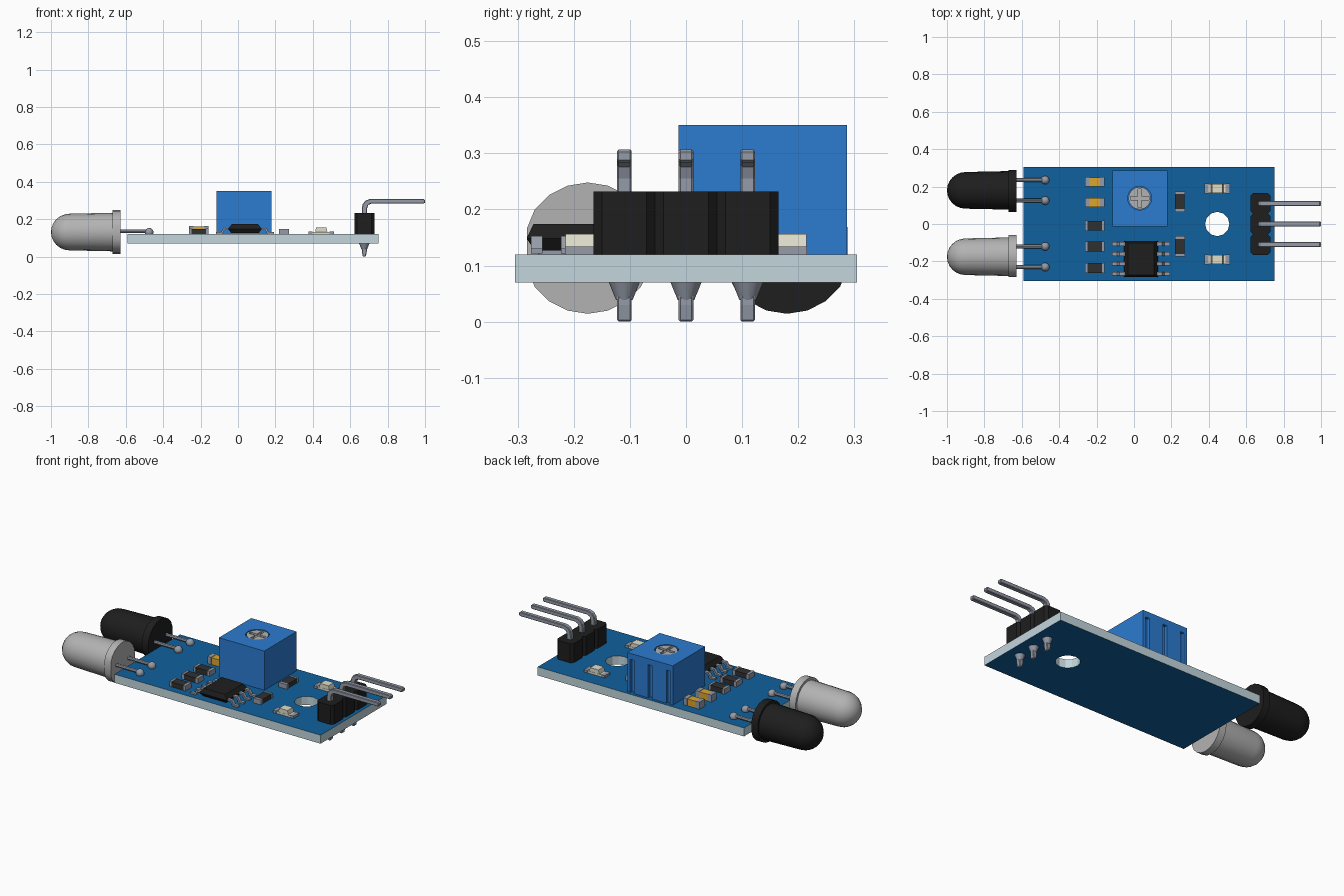
import bpy, bmesh, math
from mathutils import Matrix, Vector

if "Cube" in bpy.data.objects:
    bpy.data.objects.remove(bpy.data.objects["Cube"])

def mat(name, rgb):
    m = bpy.data.materials.new(name)
    m.diffuse_color = (*rgb, 1)
    m.use_nodes = True
    m.node_tree.nodes["Principled BSDF"].inputs["Base Color"].default_value = m.diffuse_color
    return m

BLUE = mat("board_blue", (0.005, 0.12, 0.34))
EDGE = mat("board_edge", (0.54, 0.67, 0.72))
POT = mat("trimmer_blue", (0.025, 0.2, 0.64))
BLACK = mat("black_plastic", (0.013, 0.013, 0.013))
DARK = mat("dark_resistor", (0.03, 0.03, 0.03))
CLEAR = mat("clear_lens", (0.45, 0.45, 0.45))
METAL = mat("metal", (0.3, 0.33, 0.39))
GOLD = mat("gold_ceramic", (0.72, 0.38, 0.03))
CREAM = mat("cream_lens", (0.75, 0.73, 0.6))
TOP = 0.12

def finish(name, bm, material, smooth=False):
    bmesh.ops.recalc_face_normals(bm, faces=bm.faces)
    me = bpy.data.meshes.new(name)
    bm.to_mesh(me)
    bm.free()
    ob = bpy.data.objects.new(name, me)
    bpy.context.collection.objects.link(ob)
    me.materials.append(material)
    if smooth:
        bpy.ops.object.select_all(action='DESELECT')
        ob.select_set(True)
        bpy.context.view_layer.objects.active = ob
        bpy.ops.object.shade_smooth_by_angle(angle=math.radians(35))
    return ob

def box(name, x0, x1, y0, y1, z0, z1, material):
    bm = bmesh.new()
    bmesh.ops.create_cube(bm, size=1)
    for v in bm.verts:
        v.co = ((x0 + x1) / 2 + v.co.x * (x1 - x0), (y0 + y1) / 2 + v.co.y * (y1 - y0),
                (z0 + z1) / 2 + v.co.z * (z1 - z0))
    return finish(name, bm, material)

def prism(name, pts, axis, a, b, material, smooth=False):
    """Extrude an (x, y) outline along z, or an (x, z) outline along y."""
    bm = bmesh.new()
    place = (lambda p, d: (p[0], p[1], d)) if axis == 'z' else (lambda p, d: (p[0], d, p[1]))
    f = bm.faces.new([bm.verts.new(place(p, a)) for p in pts])
    ext = bmesh.ops.extrude_face_region(bm, geom=[f])
    move = Vector((0, 0, b - a)) if axis == 'z' else Vector((0, b - a, 0))
    bmesh.ops.translate(bm, vec=move, verts=[v for v in ext['geom'] if isinstance(v, bmesh.types.BMVert)])
    return finish(name, bm, material, smooth)

def cone(name, loc, r1, r2, depth, material, axis='z', seg=12):
    bm = bmesh.new()
    bmesh.ops.create_cone(bm, cap_ends=True, segments=seg, radius1=r1, radius2=r2, depth=depth)
    if axis == 'x':
        bm.transform(Matrix.Rotation(math.pi / 2, 4, 'Y'))
    bm.transform(Matrix.Translation(loc))
    return finish(name, bm, material, True)

def cut(ob, cutter):
    mod = ob.modifiers.new("cut", 'BOOLEAN')
    mod.operation, mod.object, mod.solver = 'DIFFERENCE', cutter, 'EXACT'
    bpy.context.view_layer.objects.active = ob
    bpy.ops.object.modifier_apply(modifier=mod.name)
    bpy.data.objects.remove(cutter)

# Circuit board: blue faces, pale edges, round mounting hole
bm = bmesh.new()
outer = [(-0.59, -0.305), (0.75, -0.305), (0.75, 0.305), (-0.59, 0.305)]
hole = [(0.445 + 0.065 * math.cos(i * math.pi / 6), 0.065 * math.sin(i * math.pi / 6)) for i in range(12)]
for loop in (outer, hole):
    vs = [bm.verts.new((x, y, 0.07)) for x, y in loop]
    for i in range(len(vs)):
        bm.edges.new((vs[i - 1], vs[i]))
bmesh.ops.triangle_fill(bm, edges=bm.edges[:], use_beauty=True, normal=(0, 0, 1))
ext = bmesh.ops.extrude_face_region(bm, geom=bm.faces[:], use_keep_orig=True)
bmesh.ops.translate(bm, vec=(0, 0, TOP - 0.07), verts=[v for v in ext['geom'] if isinstance(v, bmesh.types.BMVert)])
board = finish("circuit_board", bm, BLUE)
board.data.materials.append(EDGE)
for p in board.data.polygons:
    p.material_index = 0 if abs(p.normal.z) > 0.5 else 1

# Emitter and receiver bulbs: lathed about x, with a flat on the flange
def bulb(name, yc, material, side):
    prof = [(-0.628, 0), (-0.628, 0.117), (-0.67, 0.117), (-0.67, 0.103), (-0.9, 0.098)]
    prof += [(-0.9 - 0.1 * math.sin(t), 0.098 * math.cos(t)) for t in [i * math.pi / 12 for i in range(1, 6)]]
    prof.append((-1.0, 0))
    bm = bmesh.new()
    vs = [bm.verts.new((x, 0, r)) for x, r in prof]
    es = [bm.edges.new((vs[i], vs[i + 1])) for i in range(len(vs) - 1)]
    bmesh.ops.spin(bm, geom=vs + es, cent=(0, 0, 0), axis=(1, 0, 0), angle=2 * math.pi, steps=20)
    bmesh.ops.remove_doubles(bm, verts=bm.verts[:], dist=0.0005)
    for v in bm.verts:
        if v.co.y * side > 0.108:
            v.co.y = 0.108 * side
    bm.transform(Matrix.Translation((0, yc, 0.131)))
    finish(name, bm, material, True)
    for i, dy in enumerate((-0.055, 0.055)):
        cone(f"{name}_lead_{i}", (-0.55, yc + dy, 0.135), 0.01, 0.01, 0.16, METAL, 'x', 8)
        bm = bmesh.new()
        bmesh.ops.create_uvsphere(bm, u_segments=12, v_segments=8, radius=0.023)
        bm.transform(Matrix.Translation((-0.475, yc + dy, 0.13)))
        finish(f"{name}_solder_{i}", bm, METAL, True)

bulb("clear_bulb", -0.175, CLEAR, -1)
bulb("black_bulb", 0.18, BLACK, 1)

# Trimmer: grooved block with a recessed, cross-slotted dial
px, py = 0.03, 0.138
trimmer = box("trimmer_body", -0.115, 0.18, -0.013, 0.287, TOP, 0.35, POT)
for gx in (-0.085, 0.0325, 0.15):
    cut(trimmer, box("groove_cutter", gx - 0.012, gx + 0.012, 0.27, 0.3, 0.1, 0.315, POT))
cut(trimmer, cone("dial_cutter", (px, py, 0.35), 0.064, 0.064, 0.05, POT, seg=16))
dial = cone("trimmer_dial", (px, py, 0.335), 0.06, 0.06, 0.024, METAL, seg=16)
dial.data.materials[0] = CLEAR
cut(dial, box("slot_cutter", px - 0.05, px + 0.05, py - 0.009, py + 0.009, 0.336, 0.36, CLEAR))
cut(dial, box("slot_cutter", px - 0.009, px + 0.009, py - 0.05, py + 0.05, 0.336, 0.36, CLEAR))

# Pin header: three chamfered blocks with bent pins and solder cones
block = [(0.637, -0.055), (0.715, -0.055), (0.73, -0.04), (0.73, 0.04),
         (0.715, 0.055), (0.637, 0.055), (0.622, 0.04), (0.622, -0.04)]
pin = [(0.667, 0), (0.662, 0.03), (0.662, 0.255), (0.667, 0.28), (0.68, 0.298), (0.703, 0.307),
       (0.993, 0.307), (1.0, 0.302), (1.0, 0.288), (0.993, 0.283), (0.712, 0.283),
       (0.697, 0.276), (0.689, 0.255), (0.689, 0.03), (0.684, 0)]
for i, y in enumerate((-0.11, 0, 0.11)):
    prism(f"header_block_{i}", [(a, b + y) for a, b in block], 'z', TOP, 0.232, BLACK)
    p = prism(f"header_pin_{i}", pin, 'y', y - 0.013, y + 0.013, METAL)
    bev = p.modifiers.new("bevel", 'BEVEL')
    bev.width, bev.segments, bev.limit_method, bev.angle_limit = 0.003, 1, 'ANGLE', math.radians(60)
    cone(f"pin_solder_{i}", (0.675, y, 0.055), 0.015, 0.028, 0.032, METAL)

# Chip: body tapered above and below its waist, with four gull-wing legs per side
bm = bmesh.new()
rings = []
for z, hx, hy in ((0.127, 0.075, 0.083), (0.148, 0.09, 0.097), (0.174, 0.07, 0.085)):
    rings.append([bm.verts.new((0.037 + sx * hx, -0.187 + sy * hy, z))
                  for sx, sy in ((-1, -1), (1, -1), (1, 1), (-1, 1))])
bm.faces.new(rings[0])
bm.faces.new(rings[2])
for lo, hi in zip(rings, rings[1:]):
    for k in range(4):
        bm.faces.new((lo[k - 1], lo[k], hi[k], hi[k - 1]))
finish("chip_body", bm, BLACK)
leg = [(0.08, 0.143), (0.108, 0.143), (0.12, 0.121), (0.155, 0.121), (0.155, 0.13), (0.127, 0.13),
       (0.114, 0.153), (0.08, 0.153)]
for s in (-1, 1):
    for i in range(4):
        y = -0.266 + i * 0.053
        prism(f"chip_leg_{'left' if s < 0 else 'right'}_{i}", [(0.037 + s * x, z) for x, z in leg],
              'y', y - 0.01, y + 0.01, METAL)

# Small surface-mount parts: middle piece with a metal cap at each end
def chip_part(name, x, y, length, width, height, cap, material, upright=False):
    def piece(n, a, b, w, h, m):
        if upright:
            box(n, x - w / 2, x + w / 2, y + a, y + b, TOP, TOP + h, m)
        else:
            box(n, x + a, x + b, y - w / 2, y + w / 2, TOP, TOP + h, m)
    half = length / 2
    piece(name + "_body", -half + cap, half - cap, width - 0.003, height - 0.002, material)
    piece(name + "_cap_a", -half, -half + cap, width, height, METAL)
    piece(name + "_cap_b", half - cap, half, width, height, METAL)

for i, y in enumerate((0.115, 0.225)):
    chip_part(f"capacitor_{i}", -0.21, y, 0.105, 0.05, 0.042, 0.025, GOLD)
for i, y in enumerate((-0.235, -0.12, -0.01)):
    chip_part(f"resistor_{i}", -0.21, y, 0.105, 0.055, 0.03, 0.014, DARK)
for i, y in enumerate((-0.12, 0.12)):
    chip_part(f"side_resistor_{i}", 0.245, y, 0.11, 0.053, 0.028, 0.014, DARK, True)
for i, y in enumerate((-0.19, 0.19)):
    chip_part(f"indicator_base_{i}", 0.445, y, 0.135, 0.052, 0.014, 0.022, CREAM)
    prism(f"indicator_lens_{i}", [(0.412, 0.133), (0.478, 0.133), (0.472, 0.156), (0.418, 0.156)],
          'y', y - 0.025, y + 0.025, CREAM)
